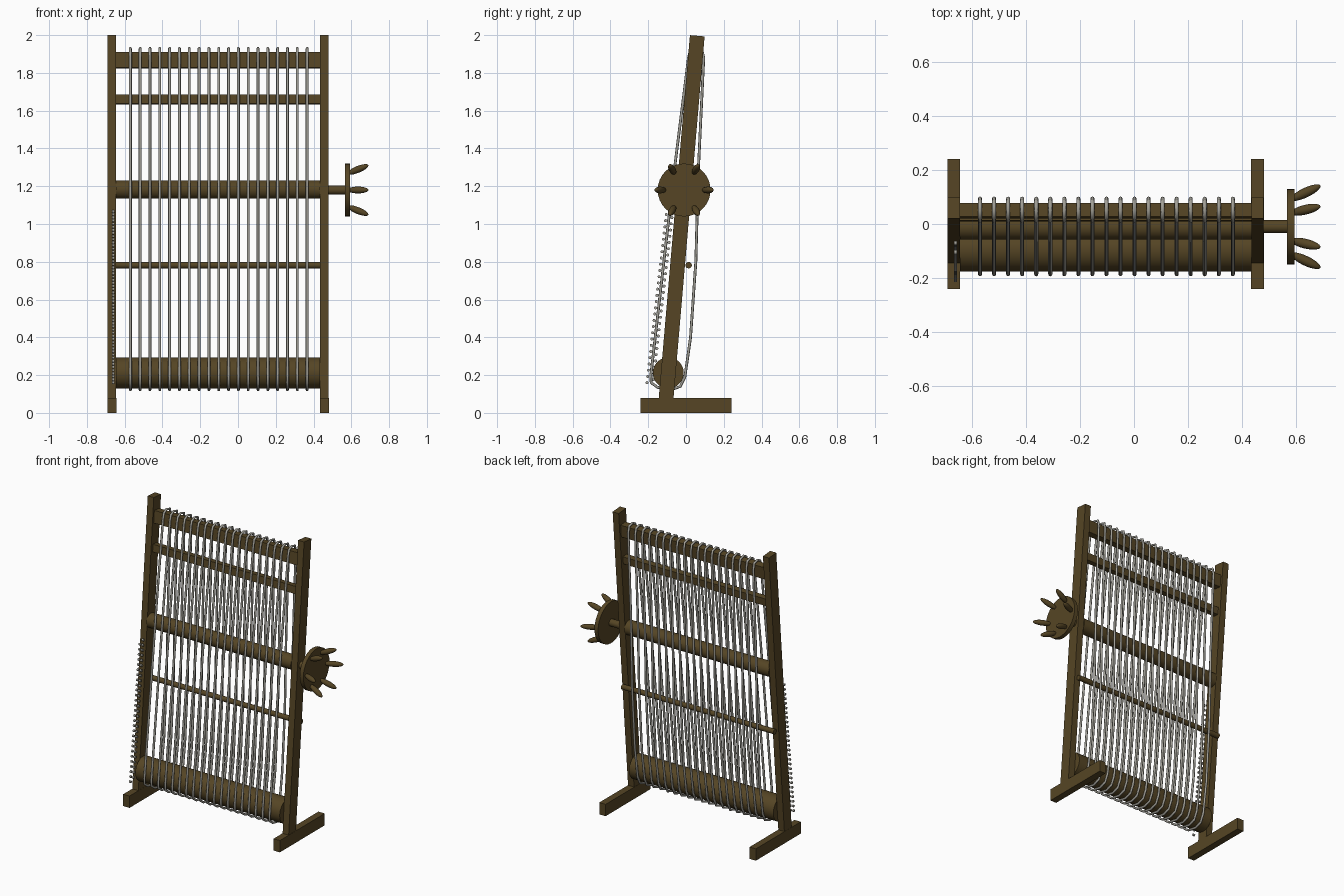
import bpy, bmesh, math
from mathutils import Vector, Matrix

if "Cube" in bpy.data.objects:
    bpy.data.objects.remove(bpy.data.objects["Cube"])


def material(name, rgb):
    m = bpy.data.materials.new(name)
    m.use_nodes = True
    m.diffuse_color = (*rgb, 1)
    m.node_tree.nodes["Principled BSDF"].inputs["Base Color"].default_value = (*rgb, 1)
    return m


WOOD = material("dark wood", (0.092, 0.06, 0.018))
YARN = material("grey yarn", (0.36, 0.35, 0.31))

SLOPE = 0.086                    # backward lean of the frame
LEAN = Matrix.Rotation(-math.atan(SLOPE), 4, "X")
LEFT, RIGHT = -0.645, 0.435      # inner faces of the posts


def lean_y(z):
    return -0.112 + SLOPE * z


def finish(name, bm, mat, smooth=False):
    mesh = bpy.data.meshes.new(name)
    bm.to_mesh(mesh)
    bm.free()
    mesh.materials.append(mat)
    ob = bpy.data.objects.new(name, mesh)
    bpy.context.collection.objects.link(ob)
    if smooth:
        bpy.ops.object.select_all(action="DESELECT")
        ob.select_set(True)
        bpy.context.view_layer.objects.active = ob
        bpy.ops.object.shade_smooth_by_angle(angle=math.radians(40))
    return ob


def box(name, centre, size, rot=Matrix()):
    bm = bmesh.new()
    bmesh.ops.create_cube(bm, size=1, matrix=Matrix.Translation(centre) @ rot @ Matrix.Diagonal((*size, 1)))
    return finish(name, bm, WOOD)


def add_rod(bm, x0, x1, y, z, r, segs=32):
    m = Matrix.Translation(((x0 + x1) / 2, y, z)) @ Matrix.Rotation(math.pi / 2, 4, "Y")
    bmesh.ops.create_cone(bm, cap_ends=True, segments=segs, radius1=r, radius2=r, depth=x1 - x0, matrix=m)


def rod(name, x0, x1, y, z, r):
    bm = bmesh.new()
    add_rod(bm, x0, x1, y, z, r)
    return finish(name, bm, WOOD, True)


# Feet and leaning posts
for side, x in (("right", -0.6675), ("left", 0.4575)):
    box(side + "_foot", (x, 0, 0.04), (0.047, 0.48, 0.08))
    box(side + "_post", (x, lean_y(1.02), 1.02), (0.045, 0.078, 1.96), LEAN)

# Cross beams and rollers
mid, span = (LEFT + RIGHT) / 2, RIGHT - LEFT
box("top_beam", (mid, lean_y(1.867), 1.867), (span, 0.05, 0.083), LEAN)
box("upper_bar", (mid, lean_y(1.66), 1.66), (span, 0.04, 0.05), LEAN)
rod("middle_roller", LEFT, RIGHT, -0.01, 1.183, 0.048)
rod("heddle_rod", LEFT - 0.03, RIGHT + 0.03, 0.014, 0.782, 0.017)
rod("bottom_roller", LEFT, RIGHT, -0.094, 0.212, 0.082)

# Turning wheel with flared pegs
HUB = Vector((0.57, -0.01, 1.18))
rod("wheel_axle", RIGHT, 0.575, HUB.y, HUB.z, 0.024)
rod("turning_wheel", 0.567, 0.594, HUB.y, HUB.z, 0.14)
for i in range(6):
    a = math.tau * i / 6
    out = Vector((0, math.cos(a), math.sin(a)))
    base, tip = HUB + out * 0.1 + Vector((0.01, 0, 0)), HUB + out * 0.152 + Vector((0.12, 0, 0))
    axis = tip - base
    bm = bmesh.new()
    place = Matrix.Translation((base + tip) / 2) @ axis.to_track_quat("Z", "Y").to_matrix().to_4x4()
    bmesh.ops.create_uvsphere(bm, u_segments=16, v_segments=12, radius=1,
                              matrix=place @ Matrix.Diagonal((0.018, 0.018, axis.length / 2, 1)))
    finish("wheel_peg", bm, WOOD, True)

# Warp threads looped round the top beam and bottom roller
LOOP = [(-0.186, 0.2), (-0.06, 1.3), (0.013, 1.88), (0.022, 1.915), (0.05, 1.93), (0.085, 1.92),
        (0.094, 1.88), (0.066, 1.3), (0.052, 0.8), (0.024, 0.4), (-0.006, 0.19), (-0.03, 0.14),
        (-0.08, 0.122), (-0.15, 0.135), (-0.185, 0.16)]
for i in range(19):
    curve = bpy.data.curves.new("warp_thread", "CURVE")
    curve.dimensions = "3D"
    curve.bevel_depth = 0.0075
    curve.bevel_resolution = 2
    curve.materials.append(YARN)
    line = curve.splines.new("POLY")
    line.points.add(len(LOOP) - 1)
    for p, (y, z) in zip(line.points, LOOP):
        p.co = (-0.57 + i * 0.052, y, z, 1)
    line.use_cyclic_u = True
    line.use_smooth = True
    bpy.context.collection.objects.link(bpy.data.objects.new("warp_thread", curve))

# Weft loop ends stacked before the right post, alternating either side of the warp
bm = bmesh.new()
for k in range(28):
    z = 0.16 + k * 0.033
    for off, dz in ((-0.016, 0), (0.016, 0.016)):
        y = -0.186 + (z + dz - 0.2) * 0.1145 + off
        add_rod(bm, -0.667, -0.655, y, z + dz, 0.008, 10)
finish("weft_ends", bm, YARN, True)
